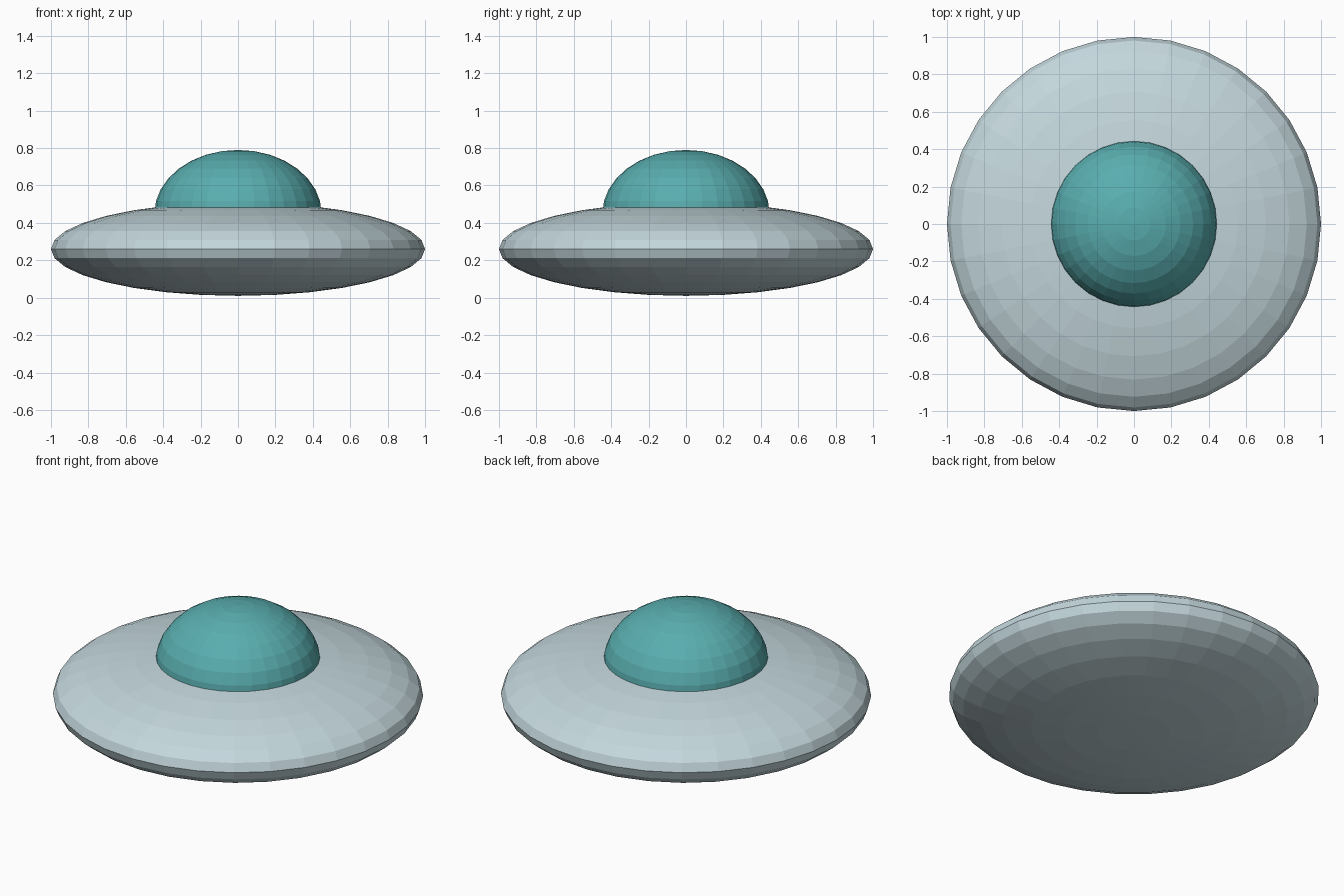
import bpy

if "Cube" in bpy.data.objects:
    bpy.data.objects.remove(bpy.data.objects["Cube"])


def material(name, color):
    mat = bpy.data.materials.new(name)
    mat.diffuse_color = color
    mat.use_nodes = True
    mat.node_tree.nodes["Principled BSDF"].inputs["Base Color"].default_value = mat.diffuse_color
    return mat


def ellipsoid(name, z, radius, half_height, mat):
    bpy.ops.mesh.primitive_uv_sphere_add(segments=32, ring_count=16, radius=1, location=(0, 0, z))
    ob = bpy.context.object
    ob.name = name
    ob.scale = (radius, radius, half_height)
    ob.data.materials.append(mat)
    return ob


# Flattened saucer body
ellipsoid("saucer_body", 0.26, 1.0, 0.25, material("pale_hull", (0.55, 0.68, 0.72, 1)))

# Cockpit dome sunk into the body
ellipsoid("cockpit_dome", 0.45, 0.447, 0.34, material("teal_glass", (0.1, 0.42, 0.43, 1)))
